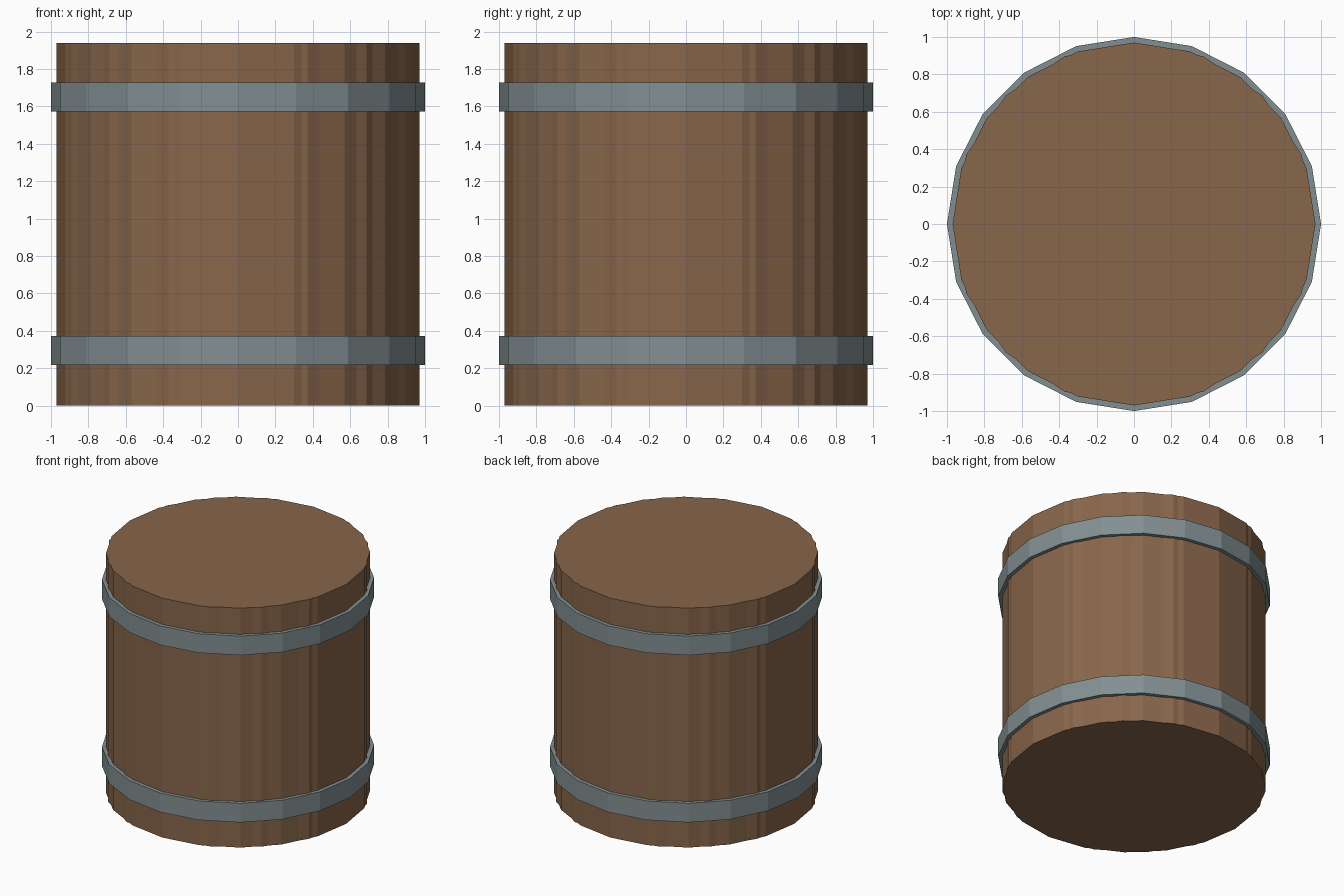
import bpy
import bmesh
from math import cos, sin, pi, radians

cube = bpy.data.objects.get("Cube")
if cube:
    bpy.data.objects.remove(cube, do_unlink=True)

RADIUS, HEIGHT = 0.97, 1.94


def make_material(name, color):
    mat = bpy.data.materials.new(name)
    mat.use_nodes = True
    mat.diffuse_color = color
    mat.node_tree.nodes["Principled BSDF"].inputs["Base Color"].default_value = color
    return mat


def polygon_radius(angle, sides, radius):
    """Distance from the centre to a regular polygon's edge."""
    step = 2 * pi / sides
    return radius * cos(step / 2) / cos(angle % step - step / 2)


def add_object(name, bm, mat):
    bmesh.ops.recalc_face_normals(bm, faces=bm.faces)
    mesh = bpy.data.meshes.new(name)
    bm.to_mesh(mesh)
    bm.free()
    mesh.materials.append(mat)
    obj = bpy.data.objects.new(name, mesh)
    bpy.context.collection.objects.link(obj)
    return obj


wood = make_material("brown wood", (0.245, 0.132, 0.070, 1))
iron = make_material("grey iron", (0.225, 0.275, 0.290, 1))

# Barrel body: outline is the union of a 20-sided and a 16-sided polygon
bm = bmesh.new()
outline = []
steps = 1440
for i in range(steps):
    a = 2 * pi * i / steps
    r = max(polygon_radius(a, n, RADIUS) for n in (20, 16))
    outline.append(bm.verts.new((r * cos(a), r * sin(a), 0)))
base = bm.faces.new(outline)
# Drop the points that lie along straight runs, keeping only real corners
bmesh.ops.dissolve_limit(bm, angle_limit=radians(1), verts=bm.verts, edges=bm.edges)
base = bm.faces[:]
top = bmesh.ops.extrude_face_region(bm, geom=base, use_keep_orig=True)
bmesh.ops.translate(bm, vec=(0, 0, HEIGHT),
                    verts=[v for v in top["geom"] if isinstance(v, bmesh.types.BMVert)])
add_object("barrel_body", bm, wood)


# Iron hoops: 20-sided solid bands around the body
def add_hoop(name, z, height=0.155):
    bm = bmesh.new()
    bmesh.ops.create_cone(bm, cap_ends=True, segments=20, radius1=1, radius2=1, depth=height)
    bmesh.ops.translate(bm, vec=(0, 0, z), verts=bm.verts)
    add_object(name, bm, iron)


add_hoop("lower_hoop", 0.295)
add_hoop("upper_hoop", HEIGHT - 0.29)
